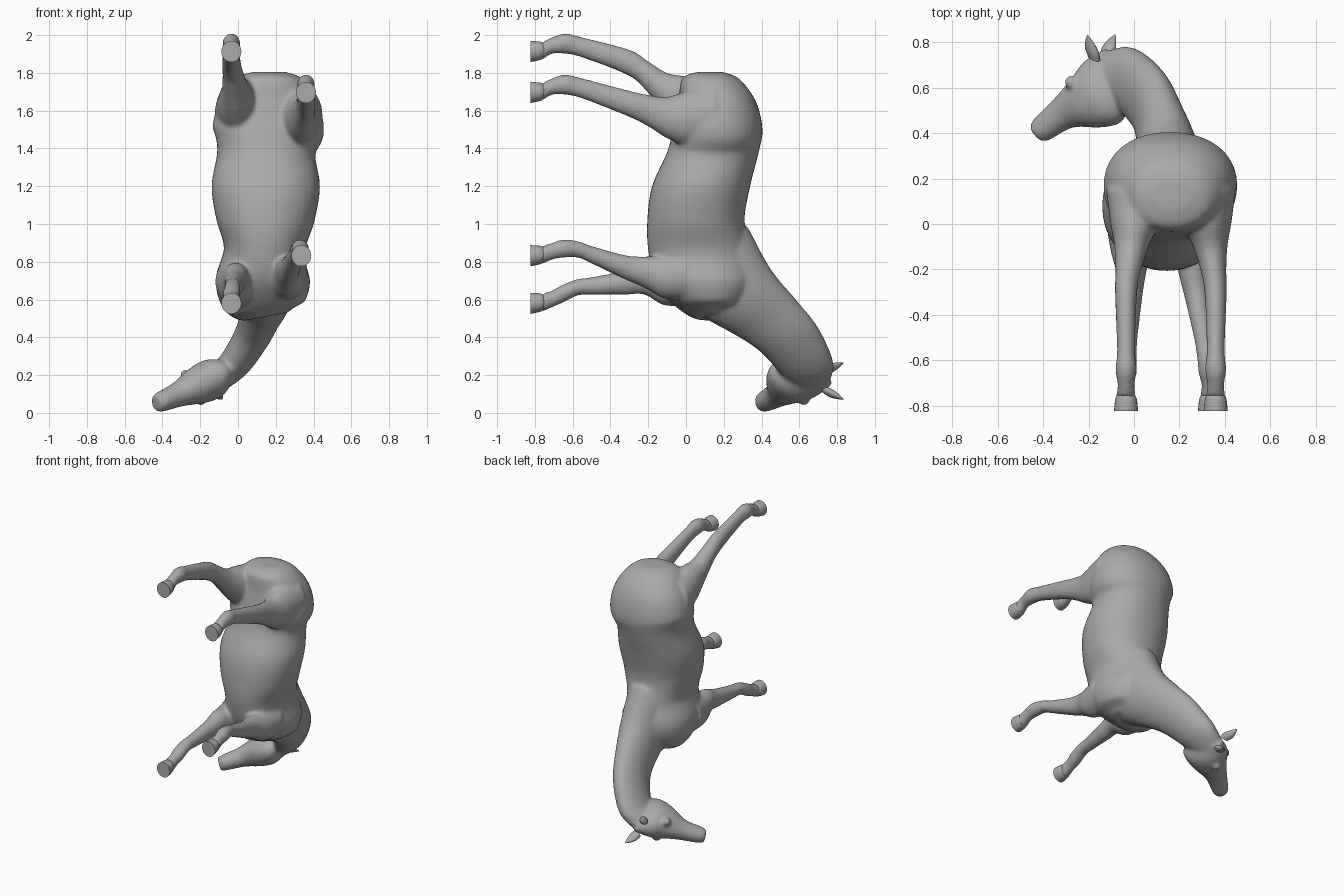
import bpy, bmesh, math
from mathutils import Vector

if "Cube" in bpy.data.objects:
    bpy.data.objects.remove(bpy.data.objects["Cube"])

coat = bpy.data.materials.new("grey_coat")
coat.diffuse_color = (0.4, 0.4, 0.4, 1)
coat.use_nodes = True
coat.node_tree.nodes["Principled BSDF"].inputs["Base Color"].default_value = coat.diffuse_color


def spline(p0, p1, p2, p3, t):
    return 0.5 * (2 * p1 + (p2 - p0) * t + (2 * p0 - 5 * p1 + 4 * p2 - p3) * t * t
                  + (3 * p1 - p0 - 3 * p2 + p3) * t ** 3)


def loft(name, rows, sides=32, steps=6, power=1.0):
    """Oval rings through rows of (upper point, lower point, half width), smoothly blended."""
    last = len(rows) - 1
    fine = []
    for i in range(last):
        quad = [rows[max(0, min(last, i + k))] for k in (-1, 0, 1, 2)]
        for s in range(steps):
            fine.append([spline(*v, s / steps) for v in zip(*quad)])
    fine.append(rows[-1])
    mids = [(Vector(r[:3]) + Vector(r[3:6])) / 2 for r in fine]
    bm = bmesh.new()
    rings = []
    for i, r in enumerate(fine):
        up = (Vector(r[:3]) - Vector(r[3:6])) / 2
        tangent = mids[min(i + 1, len(mids) - 1)] - mids[max(i - 1, 0)]
        side = tangent.cross(up).normalized() * r[6]
        ring = []
        for k in range(sides):
            a = 2 * math.pi * k / sides
            c, s = math.cos(a), math.sin(a)
            c, s = math.copysign(abs(c) ** power, c), math.copysign(abs(s) ** power, s)
            ring.append(bm.verts.new(mids[i] + up * c + side * s))
        rings.append(ring)
    for a, b in zip(rings, rings[1:]):
        for k in range(sides):
            bm.faces.new((a[k], a[(k + 1) % sides], b[(k + 1) % sides], b[k]))
    bm.faces.new(rings[0][::-1])
    bm.faces.new(rings[-1])
    bmesh.ops.recalc_face_normals(bm, faces=bm.faces)
    me = bpy.data.meshes.new(name)
    bm.to_mesh(me)
    bm.free()
    me.materials.append(coat)
    ob = bpy.data.objects.new(name, me)
    bpy.context.collection.objects.link(ob)
    return ob


def select(objs):
    bpy.ops.object.select_all(action='DESELECT')
    for o in objs:
        o.select_set(True)
    bpy.context.view_layer.objects.active = objs[0]


# Torso, rump to chest: z, y low, y high, centre x, half width
torso_rows = [
    (1.805, .06, .19, .165, .085), (1.77, -.02, .28, .165, .175), (1.65, -.04, .37, .165, .26),
    (1.50, -.07, .405, .16, .295), (1.38, -.1, .385, .15, .26), (1.20, -.18, .34, .147, .287),
    (1.02, -.205, .31, .145, .26), (.86, -.2, .34, .14, .215), (.70, -.16, .37, .132, .25),
    (.57, -.06, .31, .14, .215), (.51, .04, .20, .15, .12)]
torso = loft("torso", [(x, yh, z, x, yl, z, w) for z, yl, yh, x, w in torso_rows], 40, 8, .92)

# Neck: crest point, throat point, half width
neck = loft("neck", [
    (.15, .33, .98, .14, -.02, .58, .18), (.16, .45, .76, .13, .12, .49, .145),
    (.13, .59, .59, .1, .25, .42, .11), (.08, .7, .45, .06, .37, .345, .095),
    (-.02, .78, .27, -.01, .46, .26, .085), (-.13, .76, .17, -.08, .52, .19, .07)])

# Head: forehead point, jaw point, half width
head = loft("head", [
    (-.12, .775, .155, -.03, .54, .25, .06), (-.21, .72, .135, -.06, .45, .225, .105),
    (-.27, .64, .11, -.15, .425, .185, .1), (-.35, .55, .08, -.27, .425, .12, .068),
    (-.435, .465, .045, -.375, .37, .075, .054), (-.457, .43, .04, -.41, .363, .06, .045)])

# Brow bumps on both sides of the head
brows = []
for s in (-1, 1):
    spot = Vector((-.238, .625, .135)) + Vector((-.52, 0, .85)) * .078 * s
    bpy.ops.mesh.primitive_uv_sphere_add(segments=16, ring_count=10, radius=.03, location=spot)
    brows.append(bpy.context.object)

# Leg profiles, body to pastern: y, height offset from pastern, half depth, half width
hind_profile = [
    (.14, -.115, .16, .14), (0, -.14, .145, .105), (-.1, -.137, .11, .075),
    (-.2, -.1, .084, .057), (-.3, -.064, .07, .049), (-.55, .018, .054, .04),
    (-.64, .038, .054, .047), (-.71, .027, .044, .037), (-.76, 0, .048, .045)]
front_profile = [
    (0, -.106, .13, .11), (-.12, -.116, .113, .09), (-.22, -.091, .083, .065),
    (-.32, -.066, .065, .054), (-.5, .001, .047, .042), (-.57, .029, .044, .042),
    (-.65, .034, .048, .046), (-.71, .019, .045, .037), (-.76, 0, .049, .045)]


def leg_ring(y, x, z, depth, w):
    return (x, y, z + depth, x, y, z - depth, w)


# Legs: profile, pastern x and z, then sideways and swing slopes above the bend height
limbs, crisp = [], []
for name, profile, x, z, lean, swing, bend, reach in (
        ("hind_leg_left", hind_profile, -.035, 1.917, .12, -.5, .28, .5),
        ("hind_leg_right", hind_profile, .36, 1.7, -.12, 0, .28, .5),
        ("front_leg_right", front_profile, .335, .836, -.16, 0, .68, .45),
        ("front_leg_left", front_profile, -.035, .584, .05, .48, .68, .45)):
    rows = []
    for y, off, depth, w in profile:
        rise = min(reach, max(0, y + bend))
        rows.append(leg_ring(y, x + lean * rise, z + off + swing * rise, depth, w))
    limbs.append(loft(name, rows))
    # Hoof with a flat sole
    crisp.append(loft(name.replace("leg", "hoof"), [
        leg_ring(-.745, x, z + .002, .034, .033), leg_ring(-.77, x, z, .048, .047),
        leg_ring(-.824, x, z - .004, .056, .053)], 24, 4))

# Ears: thin cupped points from the poll
broad = Vector((-.55, .25, -.3)).normalized()
for name, base, tip in (("ear_low", (-.125, .735, .12), (-.083, .835, .072)),
                        ("ear_high", (-.175, .73, .225), (-.205, .833, .265))):
    rows = []
    for f, r in ((0, .03), (.35, .034), (.7, .021), (1, .002)):
        c = Vector(base).lerp(Vector(tip), f)
        rows.append((*(c + broad * r), *(c - broad * r), r * .6))
    crisp.append(loft(name, rows, 16, 4))

# Fuse the flesh parts into one smooth skin
select([torso, neck, head] + brows + limbs)
bpy.ops.object.join()
skin = bpy.context.object
skin.name = "body_skin"
fuse = skin.modifiers.new("fuse", 'REMESH')
fuse.mode, fuse.voxel_size, fuse.use_smooth_shade = 'VOXEL', .011, True
soften = skin.modifiers.new("soften", 'SMOOTH')
soften.factor, soften.iterations = .5, 8
for m in ("fuse", "soften"):
    bpy.ops.object.modifier_apply(modifier=m)
skin.data.materials.clear()
skin.data.materials.append(coat)
bpy.ops.object.shade_smooth()

select(crisp)
bpy.ops.object.shade_smooth_by_angle(angle=math.radians(40))
